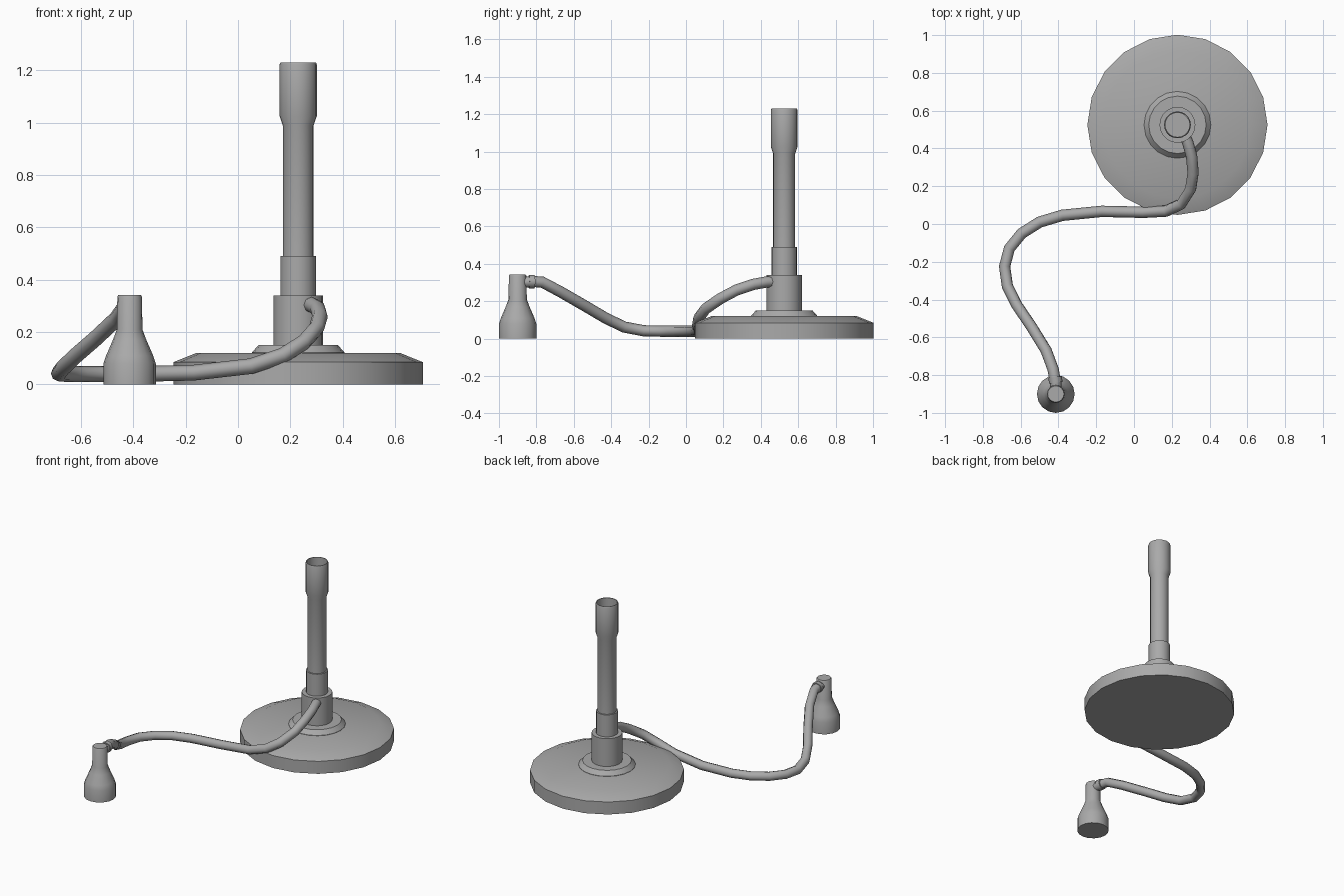
import bpy, math
from mathutils import Vector

cube = bpy.data.objects.get("Cube")
if cube:
    bpy.data.objects.remove(cube, do_unlink=True)

grey = bpy.data.materials.new("plain grey")
grey.use_nodes = True
colour = (0.4, 0.4, 0.4, 1)
grey.diffuse_color = colour
grey.node_tree.nodes["Principled BSDF"].inputs["Base Color"].default_value = colour


def finish(obj, angle=40):
    bpy.ops.object.select_all(action='DESELECT')
    obj.select_set(True)
    bpy.context.view_layer.objects.active = obj
    bpy.ops.object.shade_smooth_by_angle(angle=math.radians(angle))


def lathe(name, centre, sides, profile, angle=40):
    """Turn (radius, height) points around z and cap both ends."""
    verts = [(r * math.cos(math.tau * i / sides), r * math.sin(math.tau * i / sides), z)
             for r, z in profile for i in range(sides)]
    faces = []
    for k in range(len(profile) - 1):
        for i in range(sides):
            j = (i + 1) % sides
            a, b = k * sides, (k + 1) * sides
            faces.append((a + i, a + j, b + j, b + i))
    faces.append(tuple(reversed(range(sides))))
    last = (len(profile) - 1) * sides
    faces.append(tuple(range(last, last + sides)))
    mesh = bpy.data.meshes.new(name)
    mesh.from_pydata(verts, [], faces)
    mesh.materials.append(grey)
    obj = bpy.data.objects.new(name, mesh)
    obj.location = (*centre, 0)
    bpy.context.collection.objects.link(obj)
    finish(obj, angle)
    return obj


def pipe(name, points, radius):
    """Round tube swept along a path, turned into a capped mesh."""
    curve = bpy.data.curves.new(name, 'CURVE')
    curve.dimensions = '3D'
    curve.bevel_depth = radius
    curve.bevel_resolution = 2
    curve.use_fill_caps = True
    spline = curve.splines.new('POLY')
    spline.points.add(len(points) - 1)
    for p, co in zip(spline.points, points):
        p.co = (*co, 1)
    curve.materials.append(grey)
    obj = bpy.data.objects.new(name, curve)
    bpy.context.collection.objects.link(obj)
    bpy.ops.object.select_all(action='DESELECT')
    obj.select_set(True)
    bpy.context.view_layer.objects.active = obj
    bpy.ops.object.convert(target='MESH')
    finish(bpy.context.object, 50)


# Burner: foot, collar, gas housing, air sleeve and barrel
burner = (0.23, 0.525)
lathe("base", burner, 20, [(0.477, 0), (0.477, 0.085), (0.39, 0.12)], 50)
lathe("base_collar", burner, 20, [(0.177, 0.11), (0.177, 0.122), (0.152, 0.15)])
lathe("gas_housing", burner, 20, [(0.095, 0.14), (0.095, 0.34)])
lathe("air_sleeve", burner, 20, [(0.068, 0.33), (0.068, 0.49)])
lathe("barrel", burner, 20, [(0.059, 0.48), (0.059, 0.99), (0.071, 1.025), (0.071, 1.222),
                             (0.068, 1.23), (0.064, 1.23), (0.064, 1.15)])

# Gas tap
tap = Vector((-0.414, -0.9, 0))
lathe("gas_tap", tap.xy, 16, [(0.1, 0), (0.1, 0.08), (0.09, 0.11), (0.064, 0.17),
                              (0.049, 0.21), (0.047, 0.335), (0.043, 0.342)])
pipe("tap_nozzle", [tap + Vector((0, 0, 0.3)), tap + Vector((0, 0.08, 0.305))], 0.03)
pipe("hose_cuff", [tap + Vector((0, 0.06, 0.305)), tap + Vector((-0.004, 0.09, 0.305))], 0.036)

# Rubber hose from the housing down to the bench and up to the tap
pipe("hose", [
    (0.26, 0.49, 0.305), (0.285, 0.43, 0.303), (0.305, 0.36, 0.29), (0.313, 0.27, 0.26),
    (0.3, 0.185, 0.215), (0.25, 0.105, 0.16), (0.17, 0.068, 0.11), (0.05, 0.062, 0.07),
    (-0.17, 0.067, 0.045), (-0.38, 0.046, 0.04), (-0.5, 0.01, 0.04), (-0.595, -0.05, 0.04),
    (-0.66, -0.13, 0.04), (-0.685, -0.225, 0.042), (-0.67, -0.33, 0.062),
    (-0.62, -0.43, 0.11), (-0.545, -0.54, 0.175), (-0.465, -0.67, 0.25),
    (-0.428, -0.77, 0.303), (-0.416, -0.84, 0.306)], 0.03)
